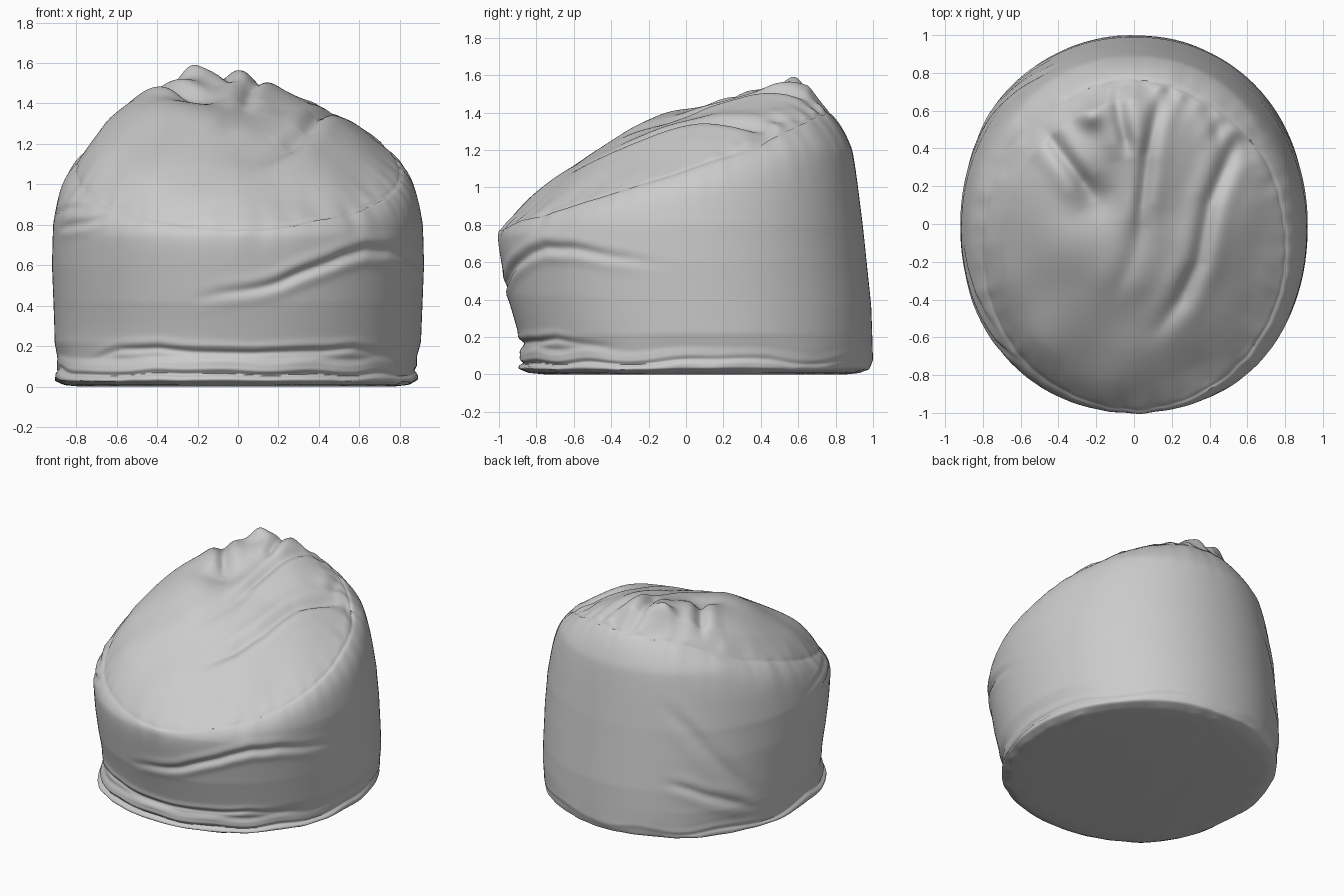
import bpy, bmesh, math
from mathutils import Vector, noise

if "Cube" in bpy.data.objects:
    bpy.data.objects.remove(bpy.data.objects["Cube"])

N, WALL, TOP = 288, 90, 70

# Profiles: (height, value)
FRONT = [(0, -.74), (.008, -.83), (.03, -.88), (.045, -.88), (.062, -.855), (.085, -.88), (.12, -.88), (.15, -.865),
         (.2, -.89), (.42, -.955), (.75, -1.015), (1.1, -1.0), (1.5, -.95)]
BACK = [(0, .82), (.008, .91), (.03, .98), (.1, 1.0), (.37, .99), (.8, .945), (1.2, .895), (1.4, .835), (1.6, .7)]
SIDE = [(0, .76), (.008, .84), (.03, .89), (.05, .89), (.068, .872), (.09, .885), (.14, .885), (.22, .905), (.6, .92),
        (.8, .915), (1.0, .885), (1.2, .85), (1.4, .77), (1.6, .7)]
SEAM = [(-1, .755), (-.88, .82), (-.4, .96), (.5, 1.22), (.85, 1.37), (1, 1.4)]

# Creases: (points, depth, width); top ones in (x, y), wall ones in (angle, z)
TOP_CREASES = [
    ([(-.5, .55), (-.35, .33), (-.2, .12)], .035, .04),
    ([(-.12, .85), (-.07, .55), (-.02, .35)], .03, .035),
    ([(.15, .75), (.07, .35), (.02, -.1)], .025, .035),
    ([(.62, .6), (.5, .35), (.4, .1), (.34, -.2), (.25, -.4), (.1, -.6)], .03, .04),
    ([(.4, .8), (.46, .4)], .02, .035),
    ([(.1, .1), (-.1, -.4)], .01, .05),
]
WALL_CREASES = [
    ([(-1.79, .43), (-1.36, .52), (-1.0, .64), (-.82, .68), (-.62, .67), (-.1, .59)], .02, .022),
    ([(-2.5, .12), (-2.25, .19), (-2.0, .2), (-1.5, .16), (-1.1, .17), (-.9, .19), (-.5, .14)], .014, .015),
    ([(2.0, 1.0), (2.82, .2)], .009, .04),
    ([(2.05, .45), (2.82, .18)], .012, .028),
    ([(-2.9, .76), (-2.3, .86)], .012, .016),
    ([(-3.1, .84), (-2.5, .9)], .01, .014),
]


def lookup(table, v):
    if v <= table[0][0]:
        return table[0][1]
    for (a, fa), (b, fb) in zip(table, table[1:]):
        if v <= b:
            return fa + (fb - fa) * (v - a) / (b - a)
    return table[-1][1]


def crease(lines, px, py):
    """Height change from grooves with puffed shoulders, fading at line ends."""
    total = 0
    p = Vector((px, py + .02 * noise.noise((px * 3, py * 3, 8))))
    for pts, depth, width in lines:
        best, where, n = 9, 0, len(pts) - 1
        for i in range(n):
            a, d = Vector(pts[i]), Vector(pts[i + 1]) - Vector(pts[i])
            t = max(0, min(1, (p - a).dot(d) / d.length_squared))
            dist = (p - a - d * t).length
            if dist < best:
                best, where = dist, (i + t) / n
        if best < width * 6:
            fade = min(1, 4 * min(where, 1 - where) + .05)
            total += depth * fade * (.45 * math.exp(-((best / width / 1.4 - 1.5) ** 2)) - math.exp(-(best / width) ** 2))
    return total


def power(v, e):
    return math.copysign(abs(v) ** e, v)


def front_left(th):
    """Weight for the sagging front left side."""
    return max(0, math.cos(th + 2.4)) ** 2


def wall_point(th, s, gather=1):
    c, sn = power(math.cos(th), .96), power(math.sin(th), .96)
    zs = lookup(SEAM, sn * .97) + gather * .01 * noise.noise((3 * math.cos(th), 3 * math.sin(th), 5))
    z = s * zs
    # wander the base folds up and down around the bag
    low = math.exp(-((z - .1) / .08) ** 2) * min(1, z / .05)
    zz = z + low * .05 * noise.noise((2.5 * math.cos(th), 2.5 * math.sin(th), 1))
    f, b = lookup(FRONT, zz), lookup(BACK, zz)
    k = 1 - (.02 + .055 * abs(math.cos(th)) + .05 * max(0, math.sin(th))) * s ** 16
    # flange spreading at the front left of the base
    k += .06 * front_left(th) ** 2 * math.exp(-(z / .16) ** 2)
    # creases, and gathers below the seam and around the base
    if gather:
        k += crease(WALL_CREASES, th, z)
        k += .014 * s ** 12 * noise.noise((11 * math.cos(th), 11 * math.sin(th), z))
        k += .07 * math.exp(-z / .012) * noise.noise((8 * math.cos(th), 8 * math.sin(th), 3))
        k += .012 * math.exp(-z / .06) * noise.noise((6 * math.cos(th), 6 * math.sin(th), z * 9))
    return Vector((lookup(SIDE, zz) * c * k, (f + b) / 2 + (b - f) / 2 * sn * k, z))


def bump(x, y, cx, cy, r):
    return math.exp(-((x - cx) ** 2 + (y - cy) ** 2) / r ** 2)


def top_point(smooth_rim, rim, th, u):
    p = Vector((-.03, 0, 0)).lerp(smooth_rim.lerp(rim, u ** 25), u)
    p.z = (1.08 + .31 * p.y) * (1 - u ** 4) + (smooth_rim.z + (rim.z - smooth_rim.z) * u ** 25) * u ** 4
    edge = min(1, (1 - u) / .15)
    x, y = p.x, p.y
    h = .29 * (1 - u ** (2.6 + 3 * front_left(th) * u))
    h += edge * (.07 * bump(x, y, -.2, .55, .3) + .08 * bump(x, y, -.23, .58, .07)
                 + .06 * bump(x, y, -.5, .3, .3) + .05 * bump(x, y, .03, .6, .2)
                 + .06 * bump(x, y, -.3, -.1, .3) - .05 * bump(x, y, -.2, .12, .13))
    h += edge * (crease(TOP_CREASES, x, y) + .03 * noise.noise((x * 3, y * 3, 4)))
    # short gathers above the seam, stronger at the back
    g = min(1, (1 - u) / .05) * u ** 14 * (.025 + .05 * max(0, math.sin(th)))
    h += g * noise.noise((8 * math.cos(th), 8 * math.sin(th), 2))
    # stitched seam dip
    h -= .01 * math.exp(-((1 - u) / .012) ** 2)
    return p + Vector((0, 0, h))


# Bean bag cover: gathered wall, slouched top and flat underside
bm = bmesh.new()
angles = [-math.pi + 2 * math.pi * i / N for i in range(N)]
rings = [[bm.verts.new(wall_point(t, (j / WALL) ** 1.5)) for t in angles] for j in range(WALL + 1)]
rims = [(wall_point(t, 1, 0), v.co.copy(), t) for t, v in zip(angles, rings[-1])]
for j in range(1, TOP):
    u = 1 - (j / TOP) ** 1.2
    rings.append([bm.verts.new(top_point(*r, u)) for r in rims])
for lo, hi in zip(rings, rings[1:]):
    for i in range(N):
        k = (i + 1) % N
        bm.faces.new((lo[i], lo[k], hi[k], hi[i]))
crown = bm.verts.new(top_point(*rims[0], 0))
for i in range(N):
    bm.faces.new((rings[-1][i], rings[-1][(i + 1) % N], crown))
bm.faces.new(rings[0][::-1])
# soften the cloth a little, keeping the base on the ground
upper = [v for v in bm.verts if v.co.z > .02]
bmesh.ops.smooth_vert(bm, verts=upper, factor=.4, use_axis_x=True, use_axis_y=True, use_axis_z=True)
bmesh.ops.recalc_face_normals(bm, faces=bm.faces)

mesh = bpy.data.meshes.new("bean_bag")
bm.to_mesh(mesh)
bm.free()
bag = bpy.data.objects.new("bean_bag", mesh)
bpy.context.collection.objects.link(bag)
bpy.context.view_layer.objects.active = bag
bag.select_set(True)
bpy.ops.object.shade_smooth_by_angle(angle=math.radians(60))
